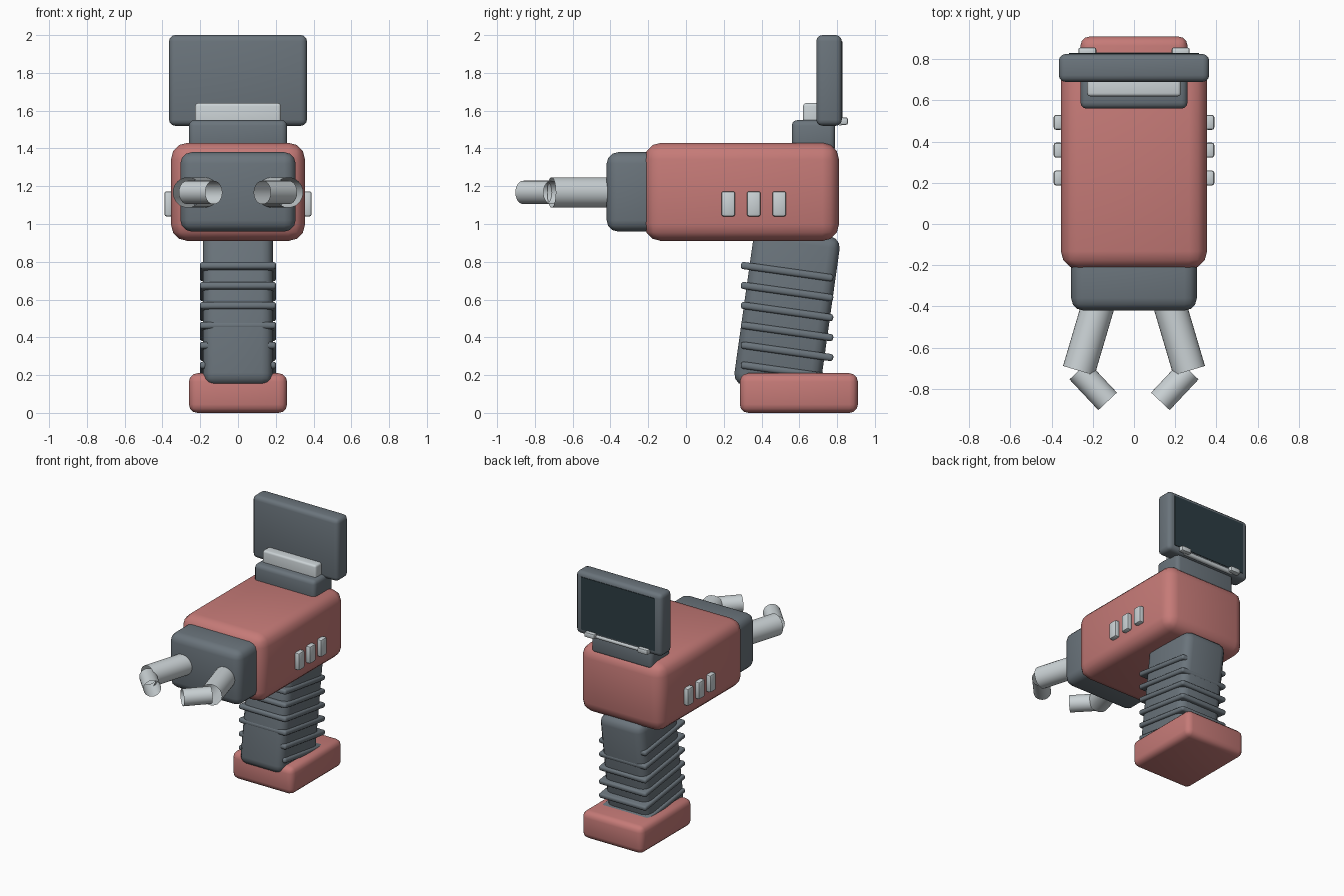
import bpy
import bmesh
from math import radians
from mathutils import Matrix, Vector

old = bpy.data.objects.get("Cube")
if old:
    bpy.data.objects.remove(old, do_unlink=True)


def material(name, rgb):
    m = bpy.data.materials.new(name)
    m.use_nodes = True
    m.diffuse_color = (*rgb, 1)
    m.node_tree.nodes["Principled BSDF"].inputs["Base Color"].default_value = (*rgb, 1)
    return m


RED = material("dusty red", (0.56, 0.195, 0.185))
GREY = material("slate grey", (0.145, 0.175, 0.2))
PALE = material("pale metal", (0.6, 0.65, 0.67))
GLASS = material("dark glass", (0.026, 0.046, 0.056))


def finish(name, bm, mat):
    mesh = bpy.data.meshes.new(name)
    bm.to_mesh(mesh)
    bm.free()
    mesh.materials.append(mat)
    ob = bpy.data.objects.new(name, mesh)
    bpy.context.collection.objects.link(ob)
    bpy.ops.object.select_all(action='DESELECT')
    ob.select_set(True)
    bpy.context.view_layer.objects.active = ob
    bpy.ops.object.shade_smooth_by_angle(angle=radians(40))
    return ob


def box(name, mat, x, y, z, bevel=0.0, segments=3, tilt=0.0):
    """Rounded box from (min, max) ranges, tilted about its centre."""
    low, high = Vector((x[0], y[0], z[0])), Vector((x[1], y[1], z[1]))
    bm = bmesh.new()
    bmesh.ops.create_cube(bm, size=1)
    bmesh.ops.scale(bm, vec=high - low, verts=bm.verts)
    if bevel:
        bmesh.ops.bevel(bm, geom=bm.edges[:], offset=bevel, segments=segments,
                        profile=0.5, affect='EDGES', clamp_overlap=True)
    bm.transform(Matrix.Translation((low + high) / 2) @ Matrix.Rotation(radians(tilt), 4, 'X'))
    return finish(name, bm, mat)


def tube(name, mat, start, end, radius, capped=False):
    """Straight round tube between two points."""
    a, b = Vector(start), Vector(end)
    bm = bmesh.new()
    bmesh.ops.create_cone(bm, cap_ends=capped, segments=32, radius1=radius,
                          radius2=radius, depth=(b - a).length)
    turn = (b - a).to_track_quat('Z', 'Y').to_matrix().to_4x4()
    bm.transform(Matrix.Translation((a + b) / 2) @ turn)
    return finish(name, bm, mat)


def span(half):
    return (-half, half)


# Main housing and front block
box("body", RED, span(0.355), (-0.22, 0.81), (0.91, 1.43), 0.088)
box("front_block", GREY, span(0.305), (-0.42, -0.1), (0.96, 1.38), 0.06)

# Tilted grip with ribs, standing on the base
LEAN = -8
box("grip", GREY, span(0.185), (0.305, 0.765), (0.117, 0.963), 0.06, tilt=LEAN)
for i in range(6):
    z = 0.22 + i * 0.1055
    box(f"grip_rib_{i + 1}", GREY, span(0.202), (0.288, 0.782),
        (z - 0.019, z + 0.019), 0.015, tilt=LEAN)
box("base", RED, span(0.26), (0.285, 0.91), (0, 0.21), 0.045)

# Display with its mount
box("display_mount", GREY, span(0.26), (0.56, 0.79), (1.38, 1.55), 0.03)
box("display_bar", PALE, span(0.227), (0.62, 0.72), (1.5, 1.64), 0.015)
box("display_frame", GREY, span(0.365), (0.69, 0.825), (1.52, 2.0), 0.032)
box("display_glass", GLASS, span(0.315), (0.821, 0.829), (1.56, 1.965))
tube("hinge_rod", PALE, (-0.22, 0.817, 1.537), (0.22, 0.817, 1.537), 0.016, True)

# Paired parts on both sides
ARM_Z = 1.167
for side, s in (("left", 1), ("right", -1)):
    def across(a, b):
        return tuple(sorted((a * s, b * s)))

    box(f"{side}_hinge_knob", PALE, across(0.183, 0.27), (0.815, 0.857),
        (1.525, 1.565), 0.01, 2)
    for i in range(3):
        y = 0.187 + i * 0.135
        box(f"{side}_button_{i + 1}", PALE, across(0.345, 0.39), (y, y + 0.073),
            (1.04, 1.173), 0.012, 2)
    elbow = (s * 0.268, -0.712, ARM_Z)
    tube(f"{side}_prong", PALE, (s * 0.155, -0.33, ARM_Z), elbow, 0.08)
    tube(f"{side}_prong_tip", PALE, elbow, (s * 0.128, -0.861, ARM_Z), 0.062)
